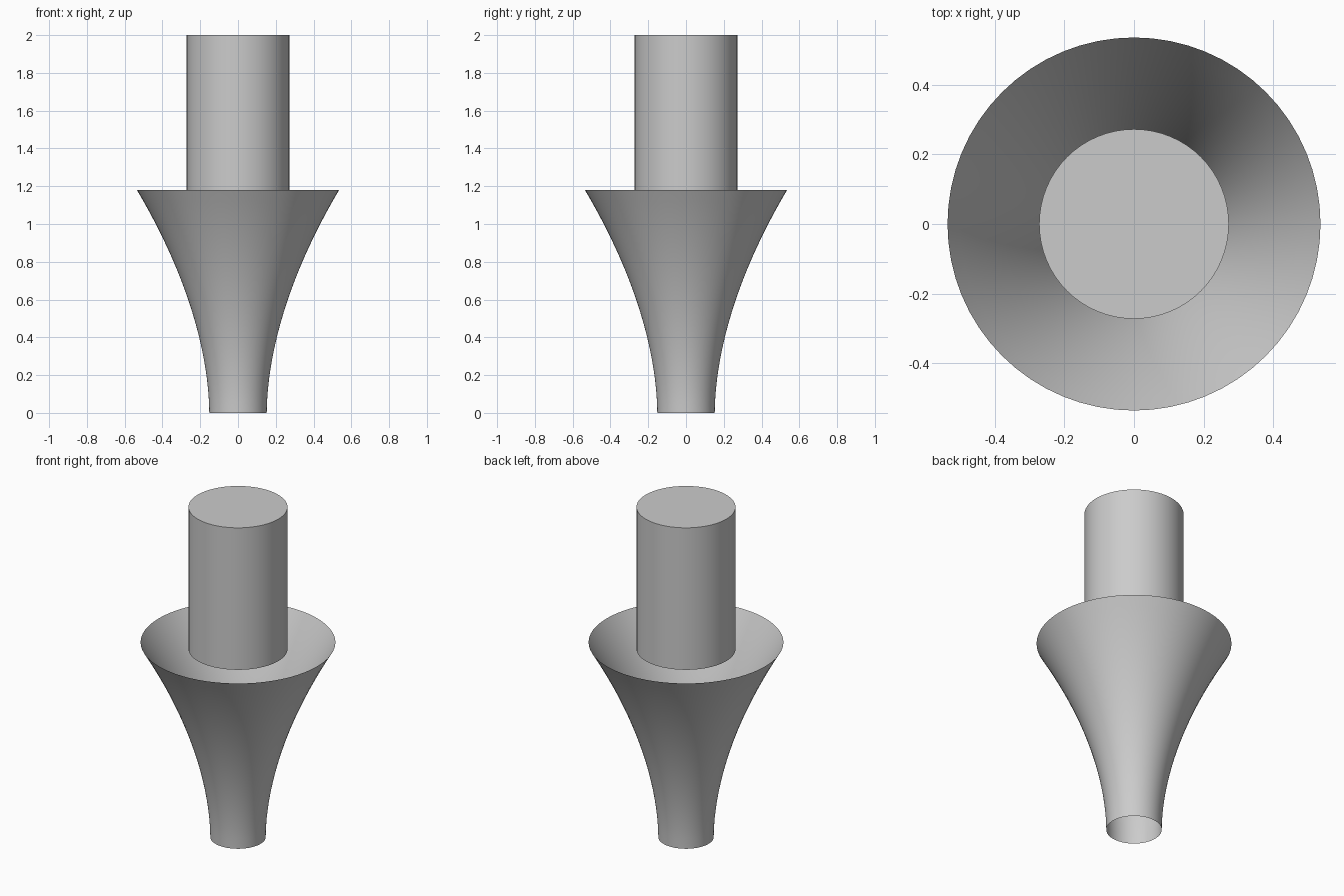
import bpy, bmesh, math

SEGMENTS = 64
cube = bpy.data.objects.get("Cube")
if cube:
    bpy.data.objects.remove(cube, do_unlink=True)

grey = bpy.data.materials.new("plain_grey")
grey.use_nodes = True
colour = (0.6, 0.6, 0.6, 1)
grey.diffuse_color = colour
grey.node_tree.nodes["Principled BSDF"].inputs["Base Color"].default_value = colour


def lathe(name, profile, capped):
    """Sweep (radius, height) points around z, optionally closing both ends."""
    bm = bmesh.new()
    rings = []
    for r, z in profile:
        angles = [2 * math.pi * i / SEGMENTS for i in range(SEGMENTS)]
        rings.append([bm.verts.new((r * math.cos(a), r * math.sin(a), z)) for a in angles])
    for low, high in zip(rings, rings[1:]):
        for i in range(SEGMENTS):
            j = (i + 1) % SEGMENTS
            bm.faces.new((low[i], low[j], high[j], high[i]))
    if capped:
        bm.faces.new(rings[0][::-1])
        bm.faces.new(rings[-1])
    mesh = bpy.data.meshes.new(name)
    bm.to_mesh(mesh)
    bm.free()
    mesh.materials.append(grey)
    obj = bpy.data.objects.new(name, mesh)
    bpy.context.collection.objects.link(obj)
    bpy.ops.object.select_all(action="DESELECT")
    obj.select_set(True)
    bpy.context.view_layer.objects.active = obj
    bpy.ops.object.shade_smooth_by_angle(angle=math.radians(30))
    return obj


# Open flared horn, a thin shell without end caps
height, steps = 1.18, 20
flare = [(0.152 + 0.383 * (k / steps) ** 1.82, height * k / steps) for k in range(steps + 1)]
lathe("flared_horn", flare, False)

# Solid round post set just inside the horn's mouth
lathe("round_post", [(0.272, 1.14), (0.272, 2.0)], True)
